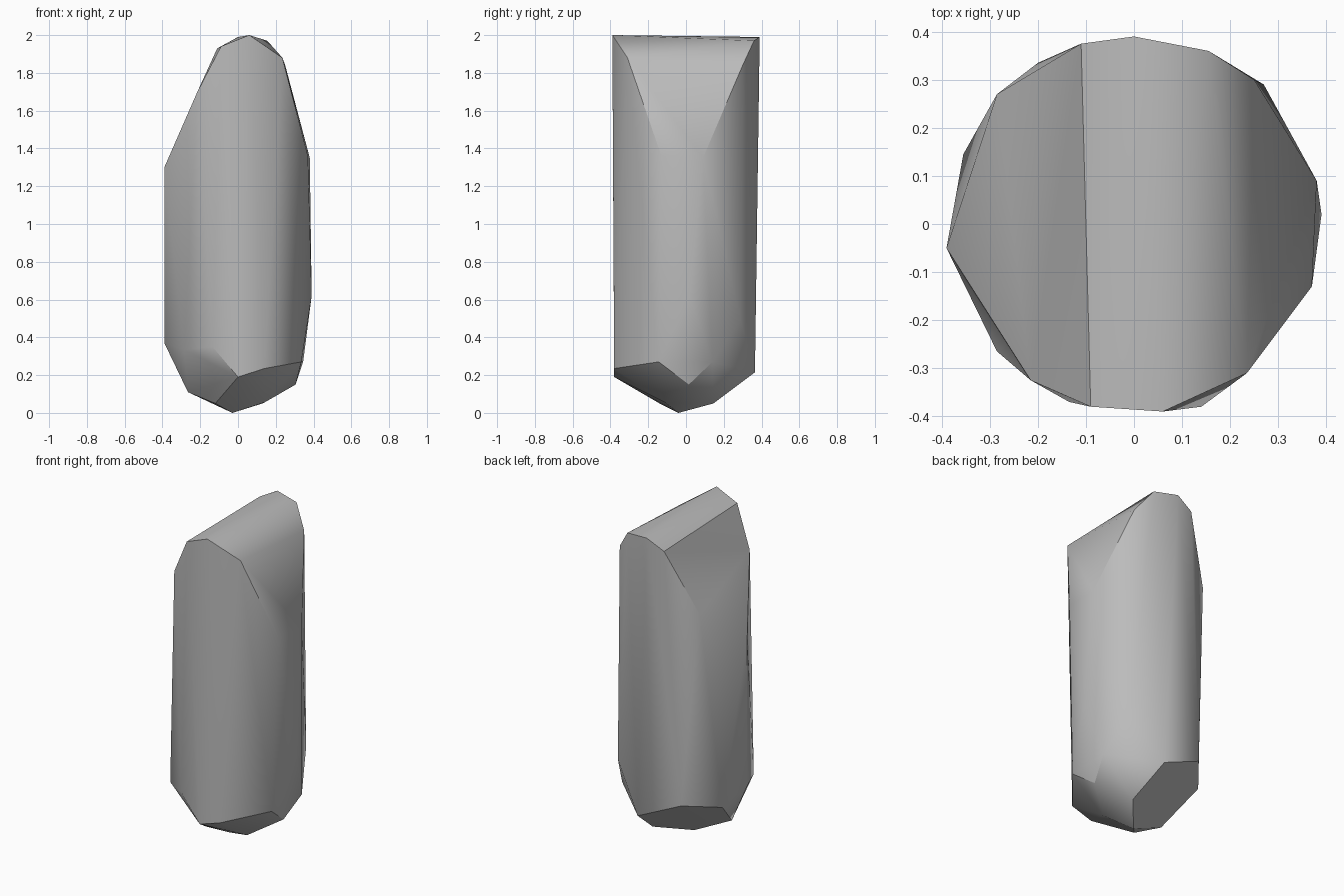
import bpy
import bmesh
import math

# Remove only the default cube
default_cube = bpy.data.objects.get("Cube")
if default_cube:
    bpy.data.objects.remove(default_cube, do_unlink=True)


def make_material(name, colour):
    material = bpy.data.materials.new(name)
    material.use_nodes = True
    material.diffuse_color = colour
    shader = material.node_tree.nodes["Principled BSDF"]
    shader.inputs["Base Color"].default_value = colour
    return material


def make_hull(name, corners, material, smooth_angle):
    """Wrap a convex faceted solid around its corner points."""
    bm = bmesh.new()
    for corner in corners:
        bm.verts.new(corner)
    result = bmesh.ops.convex_hull(bm, input=bm.verts[:])
    leftovers = {item for key in ("geom_interior", "geom_unused")
                 for item in result[key] if isinstance(item, bmesh.types.BMVert)}
    bmesh.ops.delete(bm, geom=list(leftovers), context="VERTS")
    bmesh.ops.recalc_face_normals(bm, faces=bm.faces[:])
    mesh = bpy.data.meshes.new(name)
    bm.to_mesh(mesh)
    bm.free()
    mesh.materials.append(material)
    solid = bpy.data.objects.new(name, mesh)
    bpy.context.collection.objects.link(solid)
    bpy.ops.object.select_all(action="DESELECT")
    solid.select_set(True)
    bpy.context.view_layer.objects.active = solid
    bpy.ops.object.shade_smooth_by_angle(angle=smooth_angle)
    return solid


# Wedge crown: a ridge running front to back with its end corners
ridge = [(.06, -.39, 2), (0, .39, 1.99)]
front_crown = [(-.09, -.38, 1.94), (.235, -.31, 1.88), (-.215, -.325, 1.7)]
back_crown = [(-.11, .375, 1.93), (.155, .36, 1.97), (.25, .3, 1.84),
              (.305, .21, 1.61), (-.285, .27, 1.54)]

# Side corners where the slopes meet the upright flanks
shoulders = [(.37, -.13, 1.36), (.38, .09, 1.35),
             (-.39, -.05, 1.3), (.39, .02, .62)]

# Rim above the underside, walked around the body
lower_rim = [(0, -.38, .19), (.14, -.38, .235), (.335, -.145, .27),
             (.305, .015, .15), (.345, .14, .27), (.27, .29, .49),
             (.08, .365, .215), (-.2, .335, .34), (-.355, .145, .3),
             (-.39, -.05, .37), (-.285, -.265, .335), (-.135, -.37, .35)]

# Blunt pointed underside
underside = [(-.265, -.076, .11), (-.12, -.14, .05), (.14, -.11, .055),
             (.13, .145, .05), (-.03, -.04, 0)]

stone_grey = make_material("stone_grey", (.5, .5, .5, 1))
make_hull("stone_pillar",
          ridge + front_crown + back_crown + shoulders + lower_rim + underside,
          stone_grey, math.radians(30))
